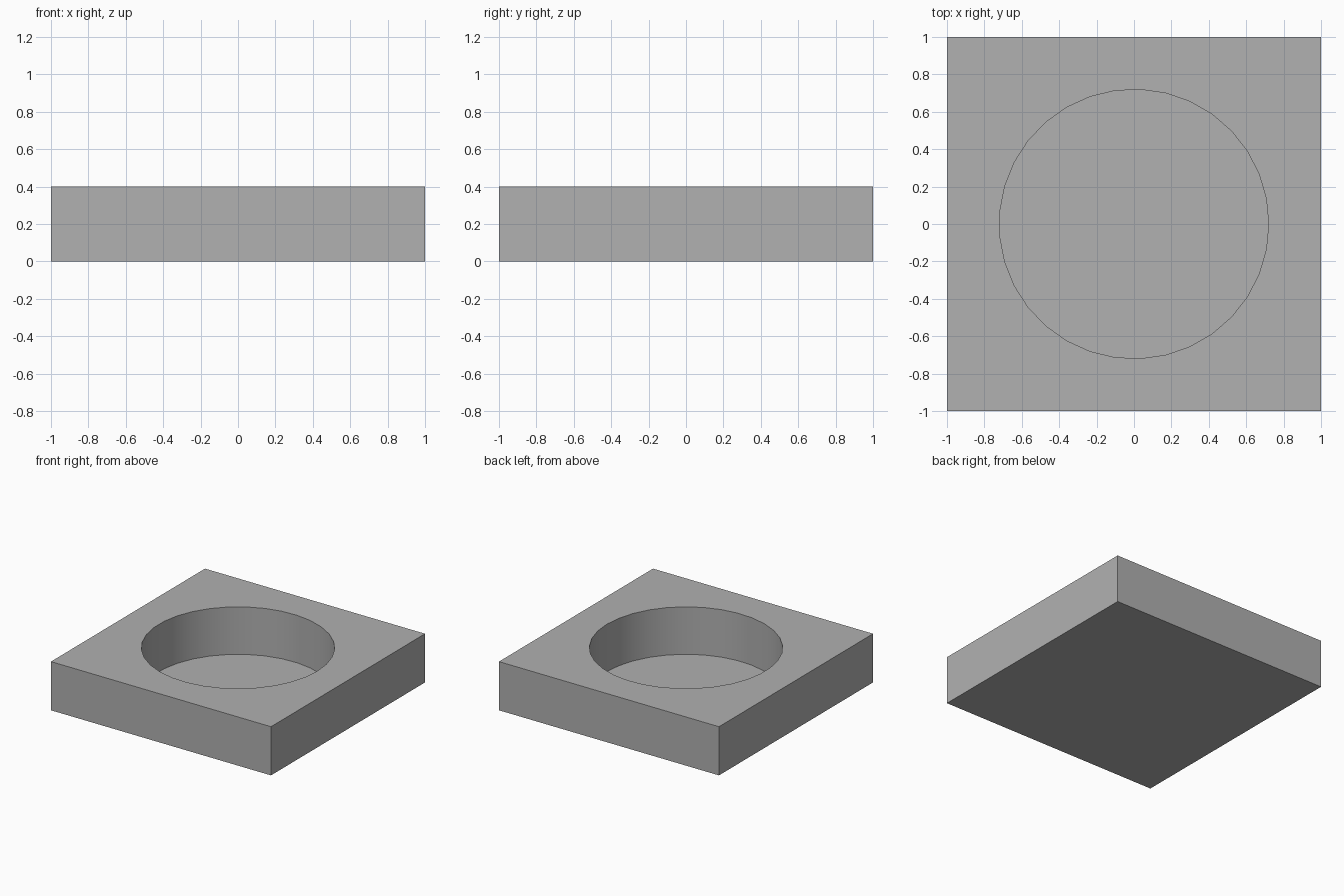
import bpy, bmesh, math
from mathutils import Matrix

default = bpy.data.objects.get("Cube")
if default:
    bpy.data.objects.remove(default, do_unlink=True)

HEIGHT, FLOOR, RADIUS, SIDES = 0.4, 0.01, 0.72, 33

# Plain grey
grey = bpy.data.materials.new("grey")
grey.use_nodes = True
colour = (0.44, 0.44, 0.44, 1)
grey.diffuse_color = colour
grey.node_tree.nodes["Principled BSDF"].inputs["Base Color"].default_value = colour


def finish(bm, name):
    mesh = bpy.data.meshes.new(name)
    bm.to_mesh(mesh)
    bm.free()
    mesh.materials.append(grey)
    obj = bpy.data.objects.new(name, mesh)
    bpy.context.collection.objects.link(obj)
    return obj


# Square block
bm = bmesh.new()
bmesh.ops.create_cube(bm, size=1, matrix=Matrix.Translation((0, 0, HEIGHT / 2)) @ Matrix.Diagonal((2, 2, HEIGHT, 1)))
block = finish(bm, "block")

# Round recess cutter, with a corner on +x
bm = bmesh.new()
ring = [bm.verts.new((RADIUS * math.cos(a), RADIUS * math.sin(a), FLOOR))
        for a in (math.tau * i / SIDES for i in range(SIDES))]
base = bm.faces.new(ring)
top = bmesh.ops.extrude_face_region(bm, geom=[base])
bmesh.ops.translate(bm, vec=(0, 0, HEIGHT), verts=[v for v in top["geom"] if isinstance(v, bmesh.types.BMVert)])
bmesh.ops.recalc_face_normals(bm, faces=bm.faces)
cutter = finish(bm, "recess_cutter")

# Cut the recess
cut = block.modifiers.new("recess", 'BOOLEAN')
cut.operation = 'DIFFERENCE'
cut.solver = 'EXACT'
cut.object = cutter
bpy.ops.object.select_all(action='DESELECT')
block.select_set(True)
bpy.context.view_layer.objects.active = block
bpy.ops.object.modifier_apply(modifier=cut.name)
bpy.data.objects.remove(cutter, do_unlink=True)

# Smooth the recess wall, keep the rims sharp
bpy.ops.object.shade_smooth_by_angle(angle=math.radians(30))
